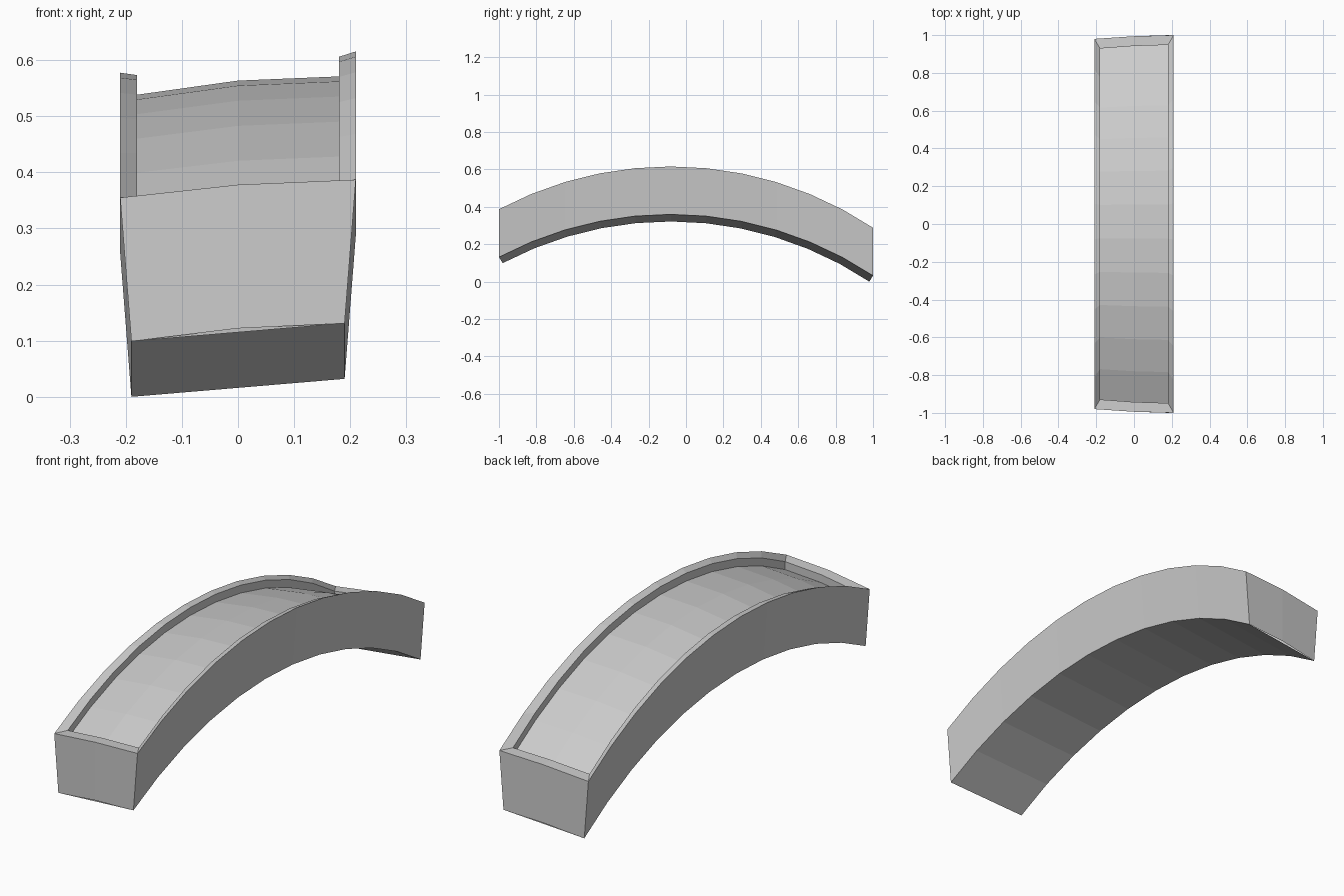
import bpy, bmesh, math

if "Cube" in bpy.data.objects:
    bpy.data.objects.remove(bpy.data.objects["Cube"])

SEGS = 11
DEPTH = 0.256      # height of the side walls
RECESS = 0.035     # how far the panel sits below the rim

# left, middle, right arcs: x, half length, front z, back z, rise over chord
ARCS = [(-0.21, 0.98, 0.355, 0.256, 0.270),
        (0.0, 0.994, 0.378, 0.279, 0.276),
        (0.21, 1.0, 0.387, 0.288, 0.276)]


def arc(x, half, z_front, z_back, rise):
    """Points of a tilted circular arc running front to back."""
    tilt = math.atan2(z_back - z_front, 2 * half)
    h = half / math.cos(tilt)
    r = (h * h + rise * rise) / (2 * rise)
    a = math.asin(h / r)
    pts = []
    for i in range(SEGS + 1):
        t = -a + 2 * a * i / SEGS
        u, v = r * math.sin(t), r * math.cos(t) - r + rise
        pts.append((x, u * math.cos(tilt) - v * math.sin(tilt),
                    (z_front + z_back) / 2 + u * math.sin(tilt) + v * math.cos(tilt)))
    return pts


def inset(p):
    """Rim point moved in to the edge of the recess."""
    x, y, z = p
    # follow the cross slope when moving sideways
    z += 0.003 * (x < 0) - 0.0013 * (x > 0)
    return (x * 0.857, y * 0.948, 0.34 + 0.97 * (z - 0.34))


def strip(bm, a, b):
    for i in range(len(a) - 1):
        bm.faces.new((a[i], a[i + 1], b[i + 1], b[i]))


def make_object(name, bm):
    bmesh.ops.recalc_face_normals(bm, faces=bm.faces)
    mesh = bpy.data.meshes.new(name)
    bm.to_mesh(mesh)
    bm.free()
    obj = bpy.data.objects.new(name, mesh)
    bpy.context.collection.objects.link(obj)


def ring(rows):
    """Closed outline around a three-column grid."""
    left, mid, right = rows
    return left + [mid[-1]] + right[::-1] + [mid[0], left[0]]


top = [arc(*p) for p in ARCS]
bm = bmesh.new()


def add(rows):
    return [[bm.verts.new(p) for p in row] for row in rows]


outer = add(top)
inner = add([[inset(p) for p in row] for row in top])
floor = add([[(v.co.x, v.co.y, v.co.z - RECESS) for v in row] for row in inner])
base = add([[(x * 0.19 / 0.21, y, z - DEPTH) for x, y, z in row] for row in top])

# outer walls, raised rim and recess walls
strip(bm, ring(base), ring(outer))
strip(bm, ring(outer), ring(inner))
strip(bm, ring(inner), ring(floor))
# recessed panel
strip(bm, floor[0], floor[1])
strip(bm, floor[1], floor[2])
# underside, flat across its width
strip(bm, base[0], base[2])
# drop the unused middle points
bmesh.ops.delete(bm, geom=[v for v in bm.verts if not v.link_faces], context='VERTS')
make_object("arched_tray", bm)
